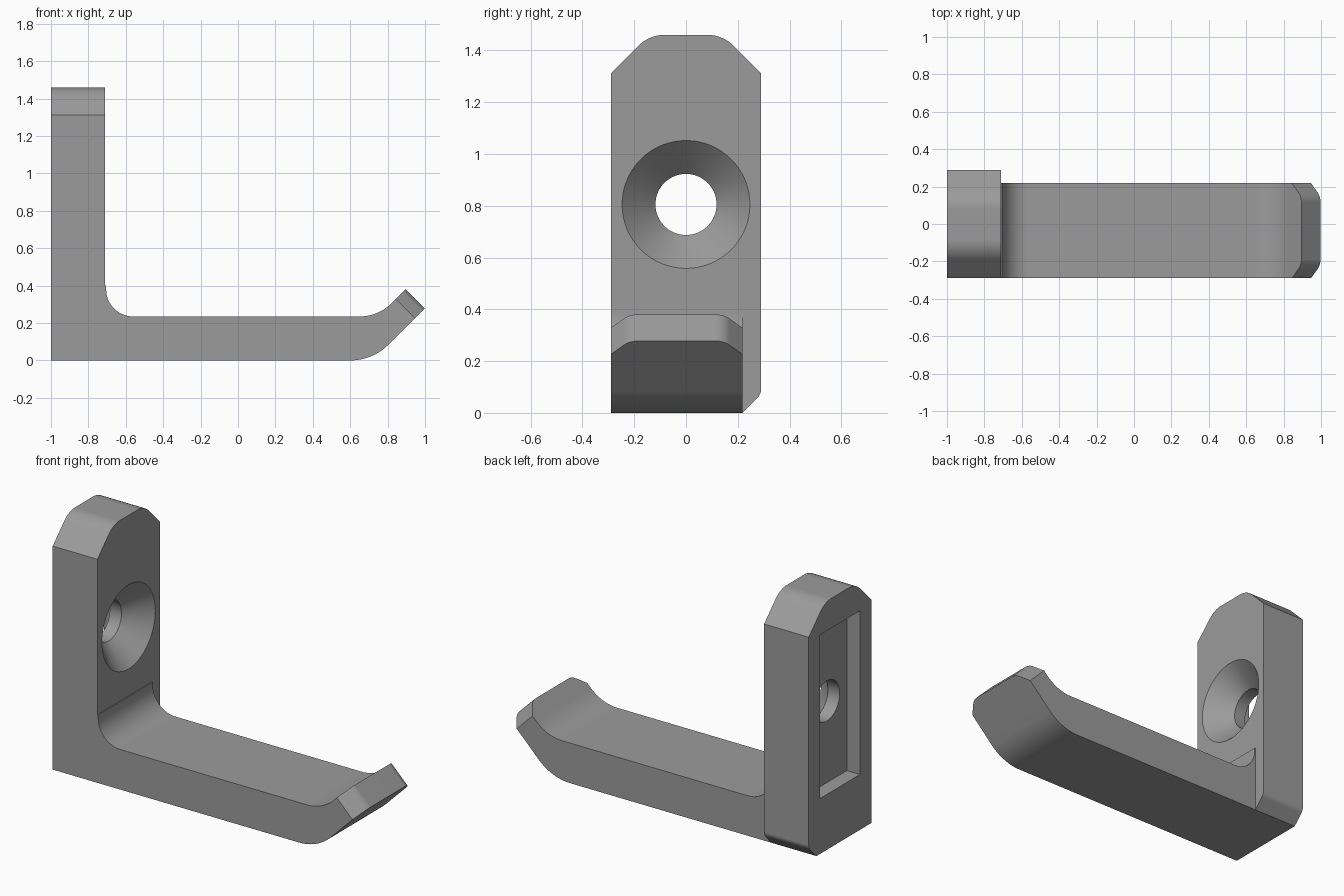
import bpy, bmesh, math
from mathutils import Vector

if "Cube" in bpy.data.objects:
    bpy.data.objects.remove(bpy.data.objects["Cube"])

grey = bpy.data.materials.new("mid_grey")
grey.diffuse_color = (0.33, 0.33, 0.33, 1)
grey.use_nodes = True
grey.node_tree.nodes["Principled BSDF"].inputs["Base Color"].default_value = grey.diffuse_color


def rounded(corners, steps=12):
    """Outline from (a, b, t); t is the tangent length of the corner fillet."""
    out = []
    for i, (a, b, t) in enumerate(corners):
        p = Vector((a, b))
        if t == 0:
            out.append(p)
            continue
        u = (Vector(corners[i - 1][:2]) - p).normalized()
        v = (Vector(corners[(i + 1) % len(corners)][:2]) - p).normalized()
        half = u.angle(v) / 2
        r = t * math.tan(half)
        centre = p + (u + v).normalized() * (t / math.cos(half))
        s, e = p + u * t - centre, p + v * t - centre
        sweep = s.angle(e)
        for k in range(steps + 1):
            f = k / steps
            w = (math.sin((1 - f) * sweep) * s + math.sin(f * sweep) * e) / math.sin(sweep)
            out.append(centre + w.normalized() * r)
    return out


def loft(name, rings):
    """Closed solid through a list of matching vertex rings."""
    bm = bmesh.new()
    loops = [[bm.verts.new(p) for p in ring] for ring in rings]
    bm.faces.new(loops[0])
    bm.faces.new(loops[-1])
    for lo, hi in zip(loops, loops[1:]):
        for i in range(len(lo)):
            j = (i + 1) % len(lo)
            bm.faces.new((lo[i], lo[j], hi[j], hi[i]))
    bmesh.ops.recalc_face_normals(bm, faces=bm.faces)
    mesh = bpy.data.meshes.new(name)
    bm.to_mesh(mesh)
    bm.free()
    mesh.materials.append(grey)
    ob = bpy.data.objects.new(name, mesh)
    bpy.context.collection.objects.link(ob)
    return ob


def prism(name, outline, place, lo, hi):
    return loft(name, [[place(a, b, d) for a, b in outline] for d in (lo, hi)])


def combine(ob, other, operation):
    mod = ob.modifiers.new(operation, 'BOOLEAN')
    mod.operation, mod.solver, mod.object = operation, 'EXACT', other
    bpy.context.view_layer.objects.active = ob
    bpy.ops.object.modifier_apply(modifier=mod.name)
    bpy.data.objects.remove(other)


# Upright wall plate: chamfered top, one clipped bottom corner
W, H, FRONT, HOLE_Z = 0.29, 1.46, -0.71, 0.805
ARM_Y = 0.218
plate = prism("wall_hook", rounded([
    (-W, 0, 0), (ARM_Y, 0, 0), (W, 0.072, 0.02), (W, 1.312, 0),
    (0.142, H, 0.06), (-0.142, H, 0.06), (-W, 1.312, 0)]),
    lambda y, z, x: (x, y, z), -1.0, FRONT)

# Rectangular pocket in the back
pocket = prism("pocket_cutter", [(-0.185, 0.325), (0.185, 0.325), (0.185, 1.285), (-0.185, 1.285)],
               lambda y, z, x: (x, y, z), -1.1, -0.915)
combine(plate, pocket, 'DIFFERENCE')

# Countersunk screw hole
N = 64
hole = loft("screw_hole_cutter", [
    [(x, r * math.cos(k * math.tau / N), HOLE_Z + r * math.sin(k * math.tau / N)) for k in range(N)]
    for x, r in ((-1.1, 0.118), (-0.839, 0.118), (-0.61, 0.347))])
combine(plate, hole, 'DIFFERENCE')

# Arm with inner fillet and upturned end, made overlong and overwide
arm = prism("arm", rounded([
    (FRONT, 0, 0), (0.72, 0, 0.12), (1.10, 0.38, 0), (0.995, 0.48, 0),
    (0.75, 0.235, 0.10), (FRONT + 0.005, 0.235, 0.145), (FRONT + 0.005, 0.40, 0), (FRONT, 0.40, 0)]),
    lambda x, z, y: (x, y, z), -0.35, 0.28)

# Trim the arm to width, with clipped corners on the tip
S = math.sqrt(0.5)
TIP = (0.9975 + 0.2775) * S
C = 0.072
trim = prism("tip_trim", rounded([
    (-W, -2, 0), (ARM_Y, -2, 0), (ARM_Y, TIP - C, 0), (ARM_Y - C, TIP, 0.03),
    (-W + C, TIP, 0.03), (-W, TIP - C, 0)], 8),
    lambda y, s, n: (S * (s - n), y, S * (s + n)), -2, 2)
combine(arm, trim, 'INTERSECT')
combine(plate, arm, 'UNION')

# Smooth the curved faces, keep flat faces flat
bpy.ops.object.select_all(action='DESELECT')
plate.select_set(True)
bpy.context.view_layer.objects.active = plate
bpy.ops.object.shade_smooth_by_angle(angle=math.radians(30))
weighted = plate.modifiers.new("flat_faces", 'WEIGHTED_NORMAL')
weighted.keep_sharp = True
